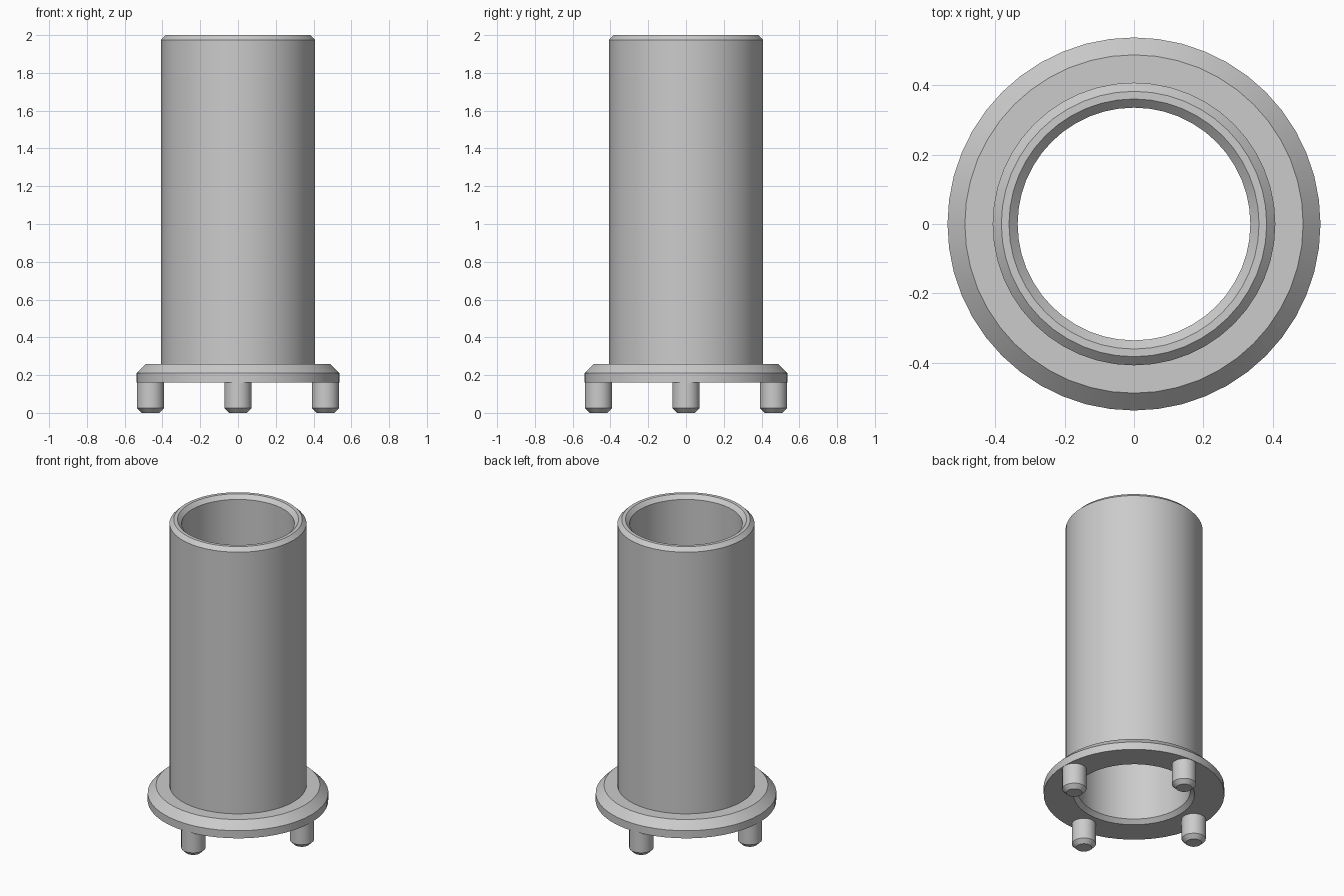
import bpy
import math

cube = bpy.data.objects.get("Cube")
if cube:
    bpy.data.objects.remove(cube, do_unlink=True)

# Single grey material
GREY = (0.6, 0.6, 0.6, 1.0)
grey = bpy.data.materials.new("plain_grey")
grey.use_nodes = True
grey.diffuse_color = GREY
grey.node_tree.nodes["Principled BSDF"].inputs["Base Color"].default_value = GREY


def lathe(name, profile, segments, closed, location=(0, 0, 0)):
    """Spin (radius, z) points, listed counter-clockwise, around the z axis."""
    n = len(profile)
    verts = []
    for i in range(segments):
        a = 2 * math.pi * i / segments
        verts += [(r * math.cos(a), r * math.sin(a), z) for r, z in profile]
    faces = []
    for i in range(segments):
        a, b = i * n, (i + 1) % segments * n
        for j in range(n if closed else n - 1):
            k = (j + 1) % n
            faces.append((a + j, b + j, b + k, a + k))
    if not closed:  # cap both ends
        faces.append([i * n for i in reversed(range(segments))])
        faces.append([i * n + n - 1 for i in range(segments)])
    mesh = bpy.data.meshes.new(name)
    mesh.from_pydata(verts, [], faces)
    mesh.materials.append(grey)
    obj = bpy.data.objects.new(name, mesh)
    obj.location = location
    bpy.context.collection.objects.link(obj)
    bpy.ops.object.select_all(action='DESELECT')
    obj.select_set(True)
    bpy.context.view_layer.objects.active = obj
    bpy.ops.object.shade_smooth_by_angle(angle=math.radians(30))
    return obj


# Hollow tube with chamfered rims and a chamfered flange at its foot
BASE, TOP, BEVEL = 0.16, 2.0, 0.025
BORE, TUBE, FLANGE = 0.335, 0.407, 0.537
lathe("flanged_tube", [
    (BORE + BEVEL, BASE),
    (FLANGE, BASE),
    (FLANGE, BASE + 0.05),
    (FLANGE - 0.05, BASE + 0.1),
    (TUBE, BASE + 0.1),
    (TUBE, TOP - BEVEL),
    (TUBE - BEVEL, TOP),
    (BORE + BEVEL, TOP),
    (BORE, TOP - BEVEL),
    (BORE, BASE + BEVEL),
], 48, True)

# Four locating pegs with chamfered tips
PEG, RING = 0.072, 0.463
for i, side in enumerate(("left", "back", "right", "front")):
    a = i * math.pi / 2
    lathe(f"{side}_peg",
          [(PEG - BEVEL, 0), (PEG, BEVEL), (PEG, BASE)],
          24, False, (RING * math.cos(a), RING * math.sin(a), 0))
